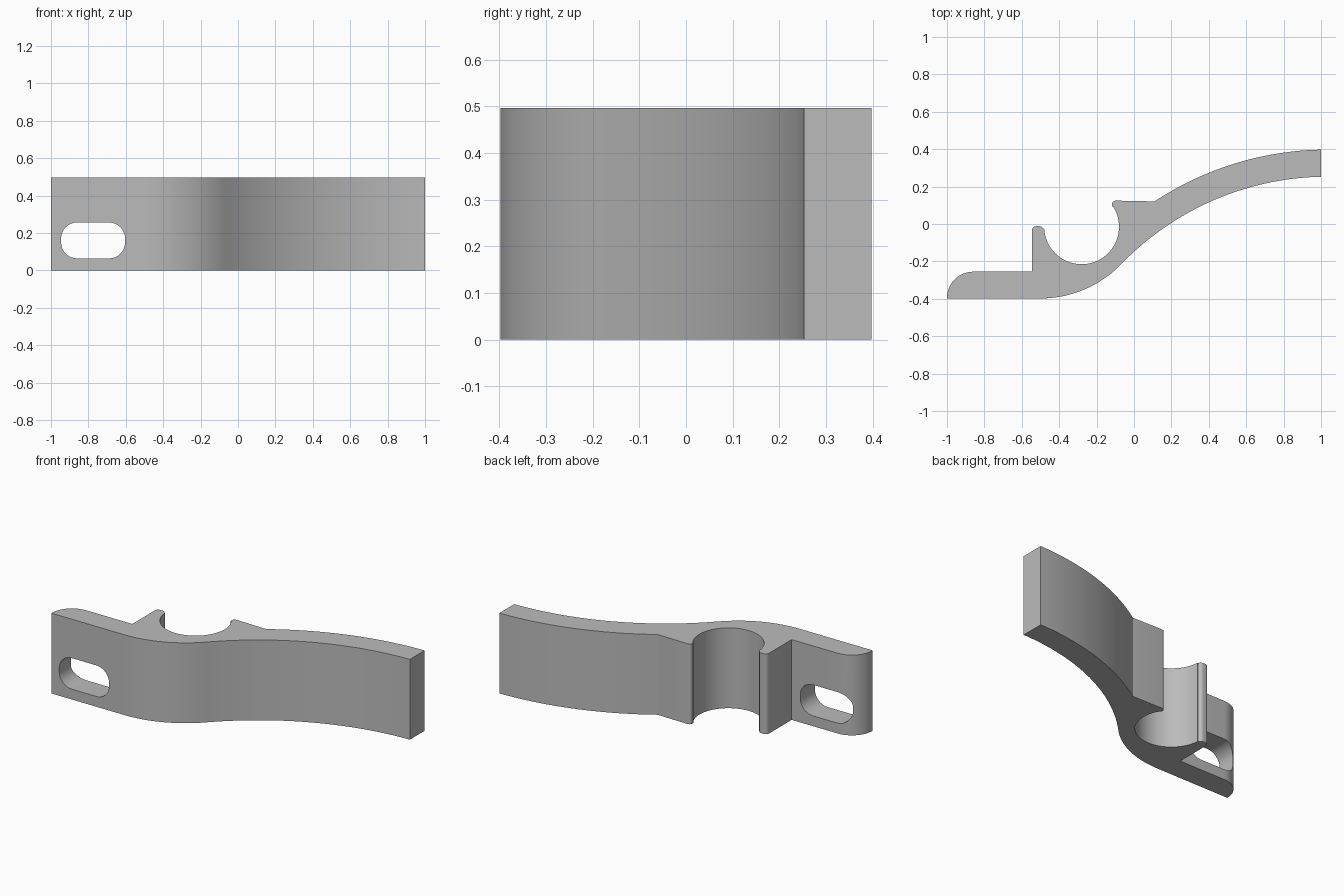
import bpy, bmesh, math
from mathutils import Vector

if "Cube" in bpy.data.objects:
    bpy.data.objects.remove(bpy.data.objects["Cube"], do_unlink=True)

HEIGHT = 0.497

grey = bpy.data.materials.new("plain grey")
grey.use_nodes = True
colour = (0.5, 0.5, 0.5, 1)
grey.diffuse_color = colour
grey.node_tree.nodes["Principled BSDF"].inputs["Base Color"].default_value = colour


def arc(cx, cy, r, start, end, steps):
    """Points on a circular arc, angles in degrees."""
    angles = [math.radians(start + (end - start) * i / steps) for i in range(steps + 1)]
    return [(cx + r * math.cos(a), cy + r * math.sin(a)) for a in angles]


def prism(name, points, to_3d, depth):
    """Extrude a closed 2D profile along a direction."""
    bm = bmesh.new()
    face = bm.faces.new([bm.verts.new(to_3d(u, v)) for u, v in points])
    extruded = bmesh.ops.extrude_face_region(bm, geom=[face])["geom"]
    bmesh.ops.translate(bm, vec=Vector(depth),
                        verts=[g for g in extruded if isinstance(g, bmesh.types.BMVert)])
    bmesh.ops.remove_doubles(bm, verts=bm.verts, dist=0.0001)
    bmesh.ops.recalc_face_normals(bm, faces=bm.faces)
    mesh = bpy.data.meshes.new(name)
    bm.to_mesh(mesh)
    bm.free()
    mesh.materials.append(grey)
    obj = bpy.data.objects.new(name, mesh)
    bpy.context.collection.objects.link(obj)
    return obj


# Front side: flat foot, then an S-bend of two tangent arcs
BEND = 46
r_low, r_arm = 0.6, 1.532
low_y = -0.398 + r_low
arm_x = -0.5 + (r_low + r_arm) * math.sin(math.radians(BEND))
arm_y = low_y - (r_low + r_arm) * math.cos(math.radians(BEND))
r_back = r_arm + 0.145


def arm_angle(x, r):
    return math.degrees(math.acos((x - arm_x) / r))


profile = [(-1, -0.398)]
profile += arc(-0.5, low_y, r_low, -90, -90 + BEND, 16)
profile += arc(arm_x, arm_y, r_arm, 90 + BEND, arm_angle(1, r_arm), 28)[1:]
# Back side of the arm, then the flat ledge and rounded hook
profile += arc(arm_x, arm_y, r_back, arm_angle(1, r_back), arm_angle(0.11, r_back), 24)
profile += arc(-0.097, 0.104, 0.021, 90, 210, 8)
# Round seat, then the small post with rounded corners
profile += arc(-0.28, -0.015, 0.2, 31, -176, 40)
profile += arc(-0.505, -0.034, 0.022, 10, 90, 6)
profile += arc(-0.523, -0.034, 0.022, 90, 180, 6)
# Foot with a rounded end
profile += [(-0.545, -0.255)]
profile += arc(-0.86, -0.395, 0.14, 90, 179, 14)

bracket = prism("bracket", profile, lambda x, y: (x, y, 0), (0, 0, HEIGHT))

# Rounded slot through the foot
r = 0.086
slot = []
for cx, cz, start in ((-0.69, 0.17, 0), (-0.86, 0.17, 90), (-0.86, 0.15, 180), (-0.69, 0.15, 270)):
    slot += arc(cx, cz, r, start, start + 90, 8)
cutter = prism("slot_cutter", slot, lambda x, z: (x, -0.6, z), (0, 0.5, 0))
cutter.hide_render = True

cut = bracket.modifiers.new("slot", "BOOLEAN")
cut.operation = "DIFFERENCE"
cut.solver = "EXACT"
cut.object = cutter
bpy.ops.object.select_all(action="DESELECT")
bpy.context.view_layer.objects.active = bracket
bracket.select_set(True)
bpy.ops.object.modifier_apply(modifier=cut.name)
bpy.data.objects.remove(cutter, do_unlink=True)
bpy.ops.object.shade_smooth_by_angle(angle=math.radians(30))
